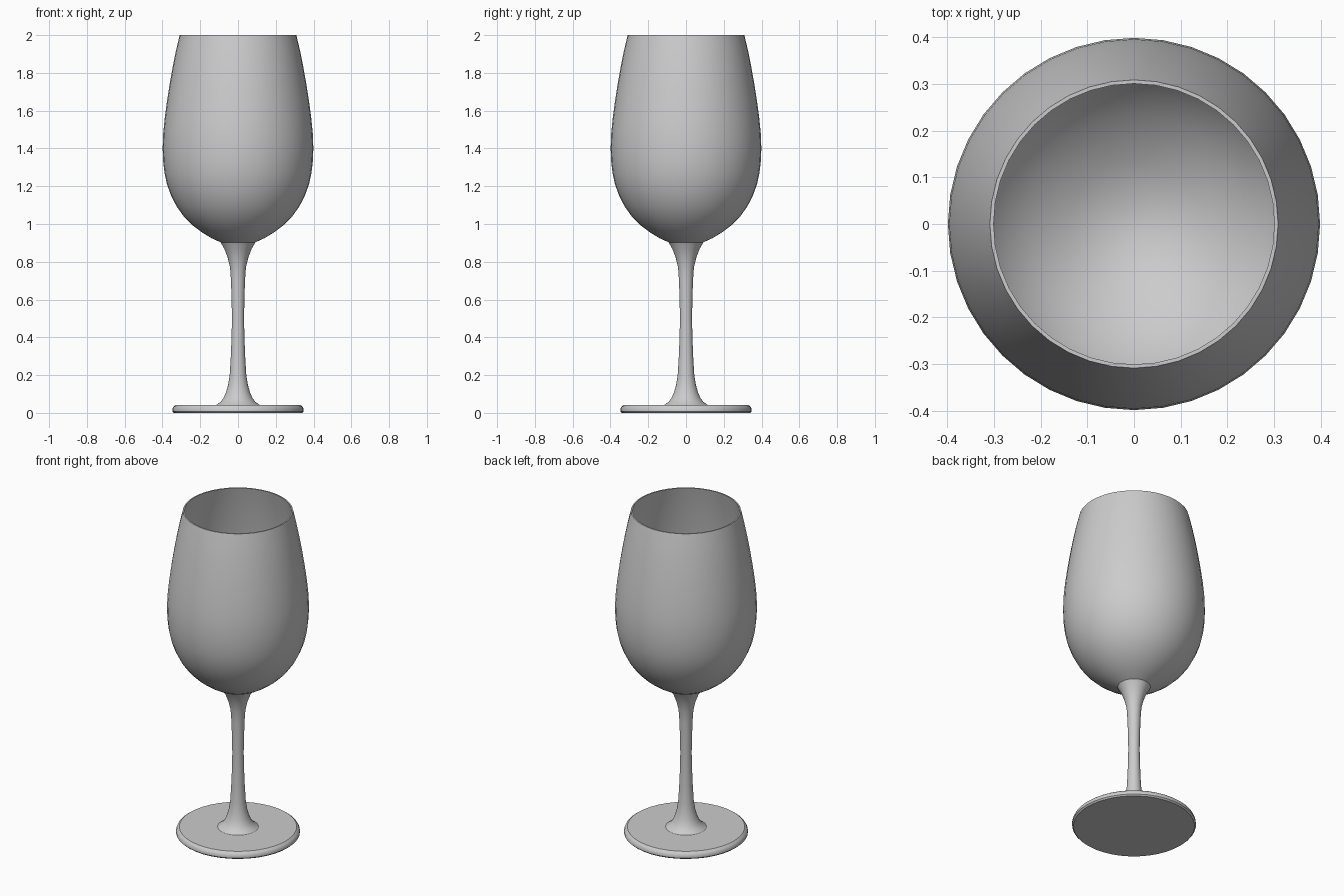
import bpy, bmesh, math
from mathutils import Vector

if "Cube" in bpy.data.objects:
    bpy.data.objects.remove(bpy.data.objects["Cube"])

SIDES = 40
WALL = 0.008


def lathe(name, profile):
    """Spin a (radius, height) profile around z; radius 0 becomes a pole."""
    bm = bmesh.new()
    verts = [bm.verts.new((r, 0, z)) for r, z in profile]
    edges = [bm.edges.new(pair) for pair in zip(verts, verts[1:])]
    bmesh.ops.spin(bm, geom=verts + edges, axis=(0, 0, 1), cent=(0, 0, 0),
                   steps=SIDES, angle=2 * math.pi, use_duplicate=False)
    bmesh.ops.remove_doubles(bm, verts=bm.verts, dist=0.0005)
    bmesh.ops.recalc_face_normals(bm, faces=bm.faces)
    # profiles run upwards on the outside, so check one outer face
    bm.faces.ensure_lookup_table()
    f = max(bm.faces, key=lambda f: f.calc_center_median().xy.length)
    if f.normal.xy.dot(f.calc_center_median().xy) < 0:
        bmesh.ops.reverse_faces(bm, faces=bm.faces)
    mesh = bpy.data.meshes.new(name)
    bm.to_mesh(mesh)
    bm.free()
    obj = bpy.data.objects.new(name, mesh)
    bpy.context.collection.objects.link(obj)
    bpy.context.view_layer.objects.active = obj
    bpy.ops.object.select_all(action='DESELECT')
    obj.select_set(True)
    bpy.ops.object.shade_smooth_by_angle(angle=math.radians(35))
    return obj


def inset(profile, t):
    """Offset a rising profile towards the axis to make the inner wall."""
    out = []
    for i, p in enumerate(profile):
        a = Vector(profile[max(i - 1, 0)])
        b = Vector(profile[min(i + 1, len(profile) - 1)])
        d = (b - a).normalized()
        out.append((p[0] - d.y * t, p[1] + d.x * t))
    return out


# Foot: flat disc with a rounded edge, open where the stem joins
lathe("foot", [(0, 0), (0.34, 0), (0.348, 0.008), (0.348, 0.02),
               (0.342, 0.033), (0.33, 0.042), (0.115, 0.042)])

# Stem: slim, flaring at both ends
lathe("stem", [(0.115, 0.042), (0.092, 0.058), (0.076, 0.08), (0.063, 0.11),
               (0.052, 0.15), (0.044, 0.2), (0.038, 0.3), (0.034, 0.4),
               (0.032, 0.5), (0.034, 0.6), (0.037, 0.7), (0.042, 0.77),
               (0.054, 0.82), (0.072, 0.868), (0.092, 0.903)])

# Bowl: thin wall with a flat rim and a closed rounded bottom inside
outer = [(0.092, 0.903), (0.14, 0.925), (0.19, 0.955), (0.24, 0.993),
         (0.287, 1.04), (0.325, 1.093), (0.354, 1.15), (0.376, 1.21),
         (0.389, 1.27), (0.396, 1.33), (0.399, 1.4), (0.396, 1.48),
         (0.388, 1.56), (0.376, 1.65), (0.362, 1.74), (0.346, 1.83),
         (0.328, 1.92), (0.309, 2.0)]
inner = inset(outer, WALL)
inner[-1] = (outer[-1][0] - WALL, 2.0)
lathe("bowl", outer + inner[::-1] + [(0.04, 0.899), (0, 0.895)])
